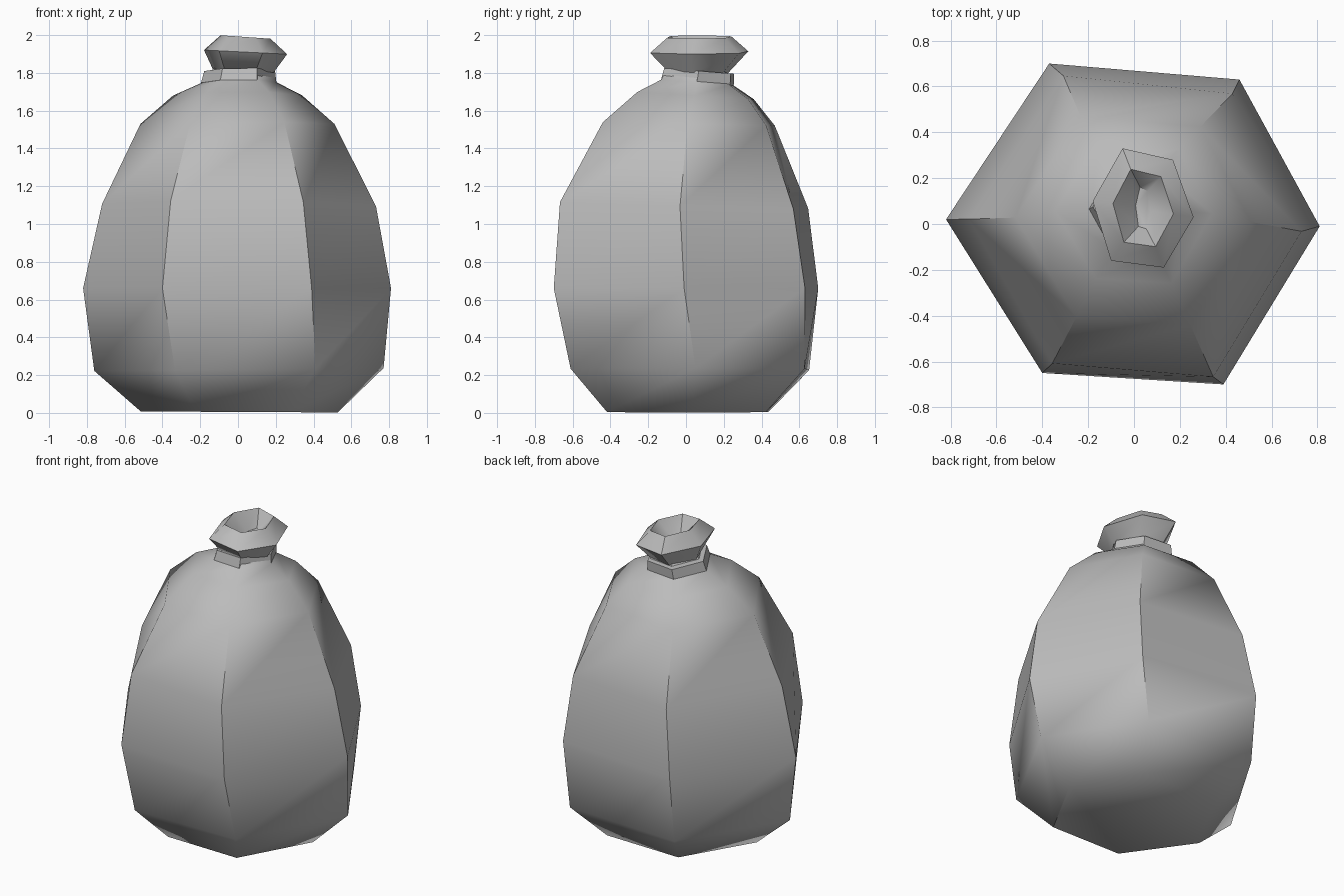
import bpy, bmesh, math
from mathutils import Matrix, Vector

cube = bpy.data.objects.get("Cube")
if cube:
    bpy.data.objects.remove(cube, do_unlink=True)

cloth = bpy.data.materials.new("grey cloth")
cloth.use_nodes = True
GREY = (0.5, 0.5, 0.5, 1)
cloth.diffuse_color = GREY
cloth.node_tree.nodes["Principled BSDF"].inputs["Base Color"].default_value = GREY


def loft(name, outline, rings, cap_start=True, cap_end=True):
    """Skin uneven six-sided rings: z, scale x, scale y, centre x, centre y, twist, tilt x, tilt y."""
    bm = bmesh.new()
    loops = []
    for z, sx, sy, cx, cy, twist, tx, ty in rings:
        turn = Matrix.Rotation(math.radians(twist), 2)
        loop = []
        for x, y in outline:
            p = turn @ Vector((x * sx, y * sy))
            loop.append(bm.verts.new((p.x + cx, p.y + cy, z + tx * p.x + ty * p.y)))
        loops.append(loop)
    n = len(outline)
    for a, b in zip(loops, loops[1:]):
        for i in range(n):
            j = (i + 1) % n
            bm.faces.new((a[i], a[j], b[j], b[i]))
    if cap_start:
        bm.faces.new(loops[0][::-1])
    if cap_end:
        bm.faces.new(loops[-1])
    bmesh.ops.recalc_face_normals(bm, faces=bm.faces)
    mesh = bpy.data.meshes.new(name)
    bm.to_mesh(mesh)
    bm.free()
    mesh.materials.append(cloth)
    obj = bpy.data.objects.new(name, mesh)
    bpy.context.collection.objects.link(obj)
    bpy.ops.object.select_all(action="DESELECT")
    obj.select_set(True)
    bpy.context.view_layer.objects.active = obj
    bpy.ops.object.shade_smooth_by_angle(angle=math.radians(48))
    return obj


# Sagging sack, from the floor up to the neck
BELLY = [(0.81, -0.01), (0.46, 0.63), (-0.37, 0.70),
         (-0.82, 0.02), (-0.40, -0.65), (0.39, -0.70)]
loft("sack_body", BELLY, [
    (0.005, 0.64, 0.63, 0.01, 0.01, 3, -0.005, 0),
    (0.23, 0.94, 0.93, 0.01, 0.02, 3, 0.01, 0),
    (0.66, 1, 1, 0, 0, 0, 0, 0),
    (1.10, 0.89, 0.93, 0.01, -0.01, -1, -0.01, -0.03),
    (1.53, 0.63, 0.65, 0, 0.015, 0, 0, -0.02),
    (1.68, 0.42, 0.44, 0, 0.05, 0, 0, -0.06),
    (1.75, 0.24, 0.27, 0.01, 0.06, 0, 0, -0.08),
    (1.83, 0.19, 0.22, 0.03, 0.06, 0, 0, -0.08),
])

# Band tied round the neck
loft("neck_tie", BELLY, [
    (1.748, 0.245, 0.275, 0.005, 0.06, 0, 0, -0.08),
    (1.81, 0.23, 0.265, 0.01, 0.07, 0, 0, -0.08),
])

# Gathered cloth above the tie, with a pinched hollow in its top
GATHER = [(0.22, -0.04), (0.13, 0.21), (-0.09, 0.26),
          (-0.22, 0.03), (-0.14, -0.23), (0.09, -0.26)]
loft("gathered_top", GATHER, [
    (1.805, 0.72, 0.62, 0.03, 0.06, 0, -0.03, -0.06),
    (1.91, 1, 1, 0.04, 0.07, 0, -0.05, 0),
    (1.99, 0.6, 0.65, 0.04, 0.07, 0, -0.07, 0),
    (1.90, 0.15, 0.35, 0.04, 0.07, 0, 0, 0),
])
